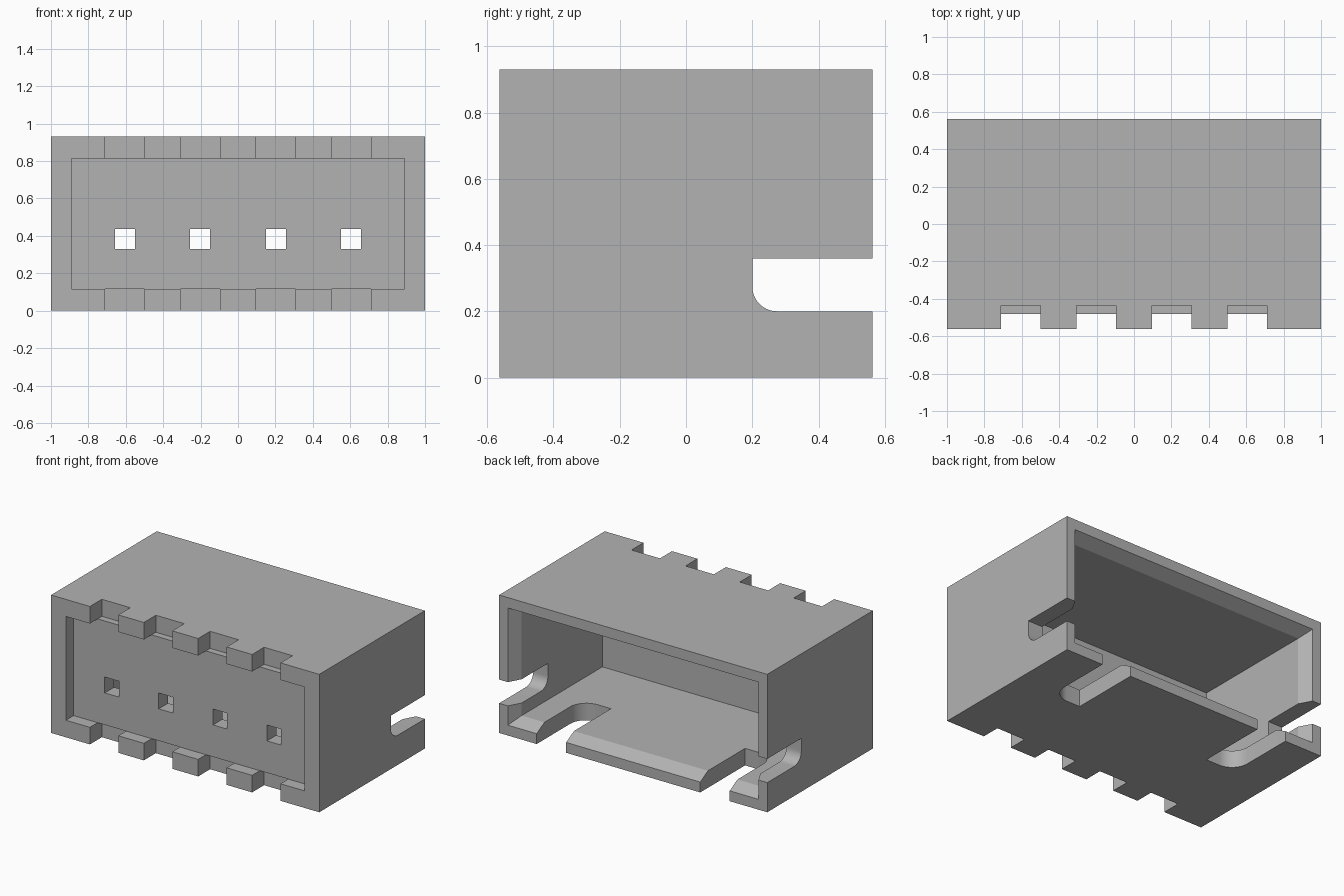
import bpy
import bmesh
from math import cos, sin, pi

W, D, H = 1.0, 0.5625, 0.93      # half width, half depth, height
IN_X, LOW, HIGH = 0.89, 0.115, 0.815   # inner opening
EPS = 0.1                         # cutter overshoot

cube = bpy.data.objects.get("Cube")
if cube:
    bpy.data.objects.remove(cube, do_unlink=True)


def loft(name, rings):
    """Solid through rings of points, capped at both ends."""
    bm = bmesh.new()
    loops = [[bm.verts.new(p) for p in ring] for ring in rings]
    n = len(loops[0])
    for a, b in zip(loops, loops[1:]):
        for i in range(n):
            j = (i + 1) % n
            bm.faces.new((a[i], a[j], b[j], b[i]))
    bm.faces.new(loops[0])
    bm.faces.new(loops[-1][::-1])
    bmesh.ops.recalc_face_normals(bm, faces=bm.faces)
    mesh = bpy.data.meshes.new(name)
    bm.to_mesh(mesh)
    bm.free()
    obj = bpy.data.objects.new(name, mesh)
    bpy.context.collection.objects.link(obj)
    return obj


def ring(y, x, z0, z1):
    return [(-x, y, z0), (x, y, z0), (x, y, z1), (-x, y, z1)]


def box(name, x0, x1, y0, y1, z0, z1):
    return loft(name, [[(x0, y, z0), (x1, y, z0), (x1, y, z1), (x0, y, z1)]
                       for y in (y0, y1)])


def arc(cx, cy, r, start, end, steps=10):
    return [(cx + r * cos(start + (end - start) * i / steps),
             cy + r * sin(start + (end - start) * i / steps))
            for i in range(steps + 1)]


housing = box("connector_housing", -W, W, -D, D, 0, H)


def cut(cutter):
    cutter.hide_render = True
    mod = housing.modifiers.new("cut", 'BOOLEAN')
    mod.operation = 'DIFFERENCE'
    mod.solver = 'EXACT'
    mod.object = cutter
    bpy.context.view_layer.objects.active = housing
    bpy.ops.object.modifier_apply(modifier=mod.name)
    bpy.data.objects.remove(cutter, do_unlink=True)


# Rear cavity with a flared mouth
flare = 0.045
cut(loft("cavity_cutter", [
    ring(-0.38, IN_X, LOW, HIGH),
    ring(0.48, IN_X, LOW, HIGH),
    ring(D, IN_X + flare, LOW - flare, HIGH + flare),
    ring(D + EPS, IN_X + flare, LOW - flare, HIGH + flare)]))

# Shallow front recess
cut(box("recess_cutter", -IN_X, IN_X, -D - EPS, -0.48, LOW, HIGH))

# Pin holes and castellated front edges
for x in (-0.605, -0.2025, 0.2025, 0.605):
    cut(box("pin_hole_cutter", x - 0.053, x + 0.053, -0.55, -0.3, 0.33, 0.437))
    for z0, z1 in ((-EPS, LOW), (HIGH, H + EPS)):
        cut(box("notch_cutter", x - 0.106, x + 0.106, -D - EPS, -0.435, z0, z1))

# Side wall notches and floor slots, each with one rounded corner
r = 0.075
side_profile = ([(D + EPS, 0.36), (0.2, 0.36)]
                + arc(0.2 + r, 0.2 + r, r, pi, 1.5 * pi) + [(D + EPS, 0.2)])
r = 0.12
slot_profile = ([(0.5, D + EPS), (0.5, 0.085)]
                + arc(0.72 - r, 0.085 + r, r, -pi / 2, 0) + [(0.72, D + EPS)])
for s in (-1, 1):
    cut(loft("side_notch_cutter", [[(s * x, y, z) for y, z in side_profile]
                                   for x in (0.8, W + EPS)]))
    cut(loft("floor_slot_cutter", [[(s * x, y, z) for x, y in slot_profile]
                                   for z in (-EPS, 0.2)]))

# Plastic colour
grey = bpy.data.materials.new("grey_plastic")
grey.use_nodes = True
colour = (0.45, 0.45, 0.45, 1)
grey.diffuse_color = colour
grey.node_tree.nodes["Principled BSDF"].inputs["Base Color"].default_value = colour
housing.data.materials.clear()
housing.data.materials.append(grey)

bpy.ops.object.select_all(action='DESELECT')
housing.select_set(True)
bpy.context.view_layer.objects.active = housing
bpy.ops.object.shade_smooth_by_angle(angle=pi / 7)
